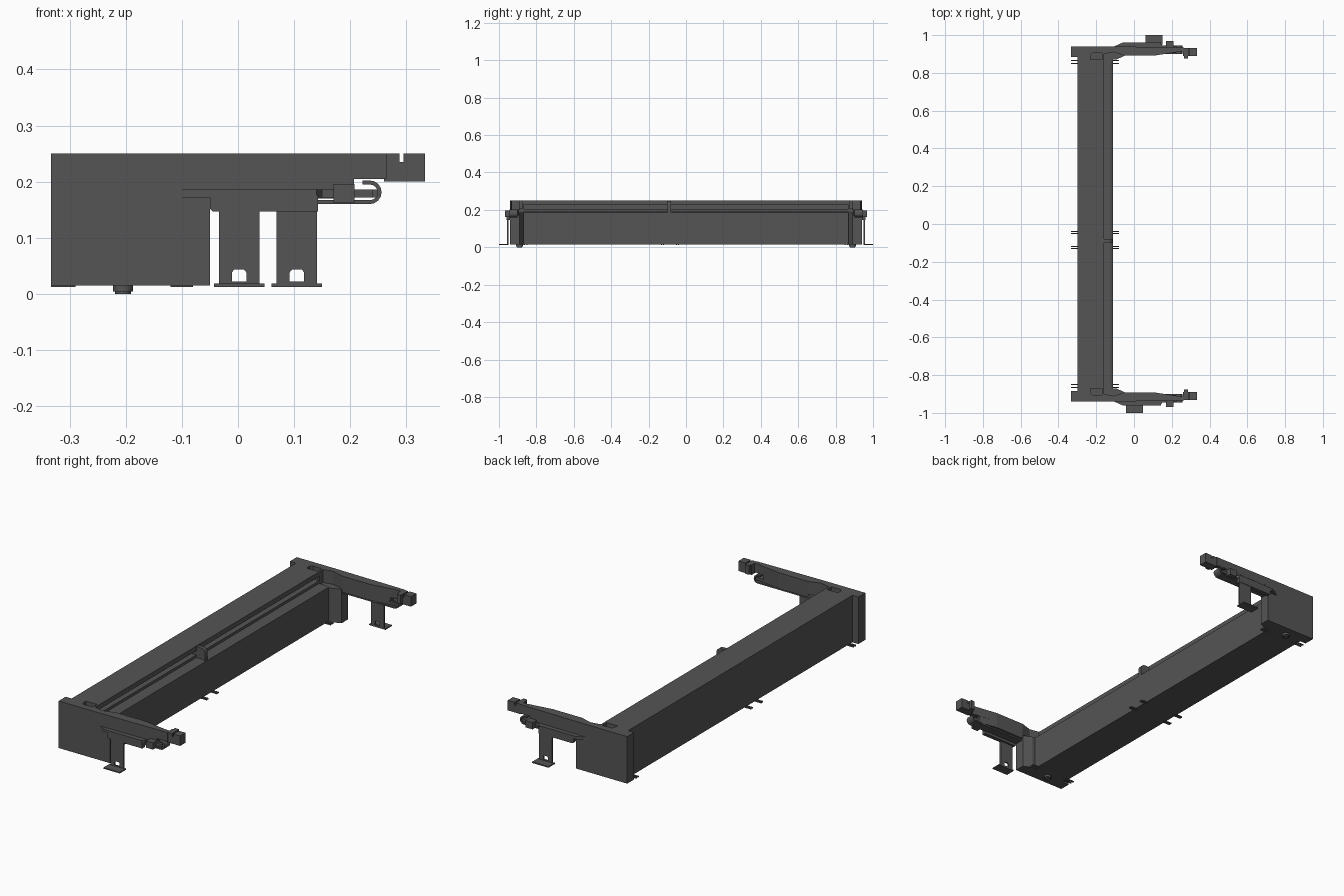
import bpy, bmesh, math

cube = bpy.data.objects.get("Cube")
if cube:
    bpy.data.objects.remove(cube)

mat = bpy.data.materials.new("dark grey")
mat.use_nodes = True
GREY = (0.09, 0.09, 0.09, 1)
mat.diffuse_color = GREY
bsdf = mat.node_tree.nodes["Principled BSDF"]
bsdf.inputs["Base Color"].default_value = GREY
bsdf.inputs["Roughness"].default_value = 0.7


def prism(name, points, lo, hi, axis="z", side=1):
    """Extrude an outline: x-y outline along z, or x-z outline along y; side mirrors y."""
    bm = bmesh.new()
    if axis == "z":
        verts = [bm.verts.new((a, b * side, lo)) for a, b in points]
        move = (0, 0, hi - lo)
    else:
        verts = [bm.verts.new((a, lo * side, b)) for a, b in points]
        move = (0, (hi - lo) * side, 0)
    base = bm.faces.new(verts)
    geom = bmesh.ops.extrude_face_region(bm, geom=[base])["geom"]
    bmesh.ops.translate(bm, vec=move, verts=[v for v in geom if isinstance(v, bmesh.types.BMVert)])
    bmesh.ops.recalc_face_normals(bm, faces=bm.faces)
    mesh = bpy.data.meshes.new(name)
    bm.to_mesh(mesh)
    bm.free()
    mesh.materials.append(mat)
    obj = bpy.data.objects.new(name, mesh)
    bpy.context.collection.objects.link(obj)
    return obj


def box(name, x, y, z, side=1):
    return prism(name, [(x[0], y[0]), (x[1], y[0]), (x[1], y[1]), (x[0], y[1])], *z, side=side)


def arc(cx, cz, r, start, end, steps=8):
    angles = [math.radians(start + (end - start) * i / steps) for i in range(steps + 1)]
    return [(cx + r * math.cos(a), cz + r * math.sin(a)) for a in angles]


# Long slotted housing
housing = [(-.30, .015), (-.11, .015), (-.11, .185), (-.125, .192), (-.16, .192),
           (-.16, .205), (-.25, .205), (-.25, .226), (-.16, .226), (-.16, .25), (-.30, .25)]
prism("housing", housing, -.87, .87, "y")

# Key rib crossing the slot
prism("key_rib", [(-.25, .185), (-.112, .185), (-.112, .215)] + arc(-.137, .222, .025, 0, 90) + [(-.25, .247)],
      -.1, -.08, "y")

# Solder tabs on both long edges
for y in (-.865, -.85, -.13, -.12, -.05, -.04, .85, .865):
    for x in ((-.333, -.29), (-.12, -.08)):
        box("solder_tab", x, (y - .003, y + .003), (.012, .018))

for side, leg_x in ((-1, .002), (1, .105)):
    end = "front" if side < 0 else "back"

    # End block with a pocket in its upper half
    prism(end + "_end_block",
          [(-.333, .885), (-.30, .885), (-.30, .87), (-.11, .87), (-.095, .87),
           (-.05, .89), (-.05, .94), (-.333, .94)], .015, .185, side=side)
    prism(end + "_end_cap",
          [(-.333, .885), (-.30, .885), (-.30, .87), (-.23, .87), (-.23, .895), (-.22, .905),
           (-.17, .905), (-.17, .87), (-.16, .87), (-.16, .9), (-.11, .91), (-.11, .94),
           (-.333, .94)], .185, .25, side=side)

    # Locating peg
    for r, lo, hi in ((.018, .004, .02), (.014, 0, .006)):
        prism(end + "_peg", arc(-.205, .89, r, 0, 345, 23), lo, hi, side=side)

    # Latch arm, thinning toward its tip
    prism(end + "_arm",
          [(-.11, .91), (-.05, .892), (.11, .892), (.24, .912), (.265, .912), (.265, .935),
           (-.11, .94)], .205, .25, side=side)
    prism(end + "_arm_lower",
          [(-.11, .91), (-.05, .892), (.11, .892), (.207, .908), (.207, .935), (-.11, .94)],
          .17, .205, side=side)
    box(end + "_tip", (.26, .333), (.89, .932), (.2, .235), side)
    box(end + "_tip_inner_lug", (.26, .288), (.89, .932), (.235, .25), side)
    box(end + "_tip_outer_lug", (.295, .333), (.89, .932), (.235, .25), side)
    box(end + "_tip_bump", (.265, .286), (.875, .892), (.205, .25), side)

    # Outer flange along the arm
    prism(end + "_flange",
          [(-.11, .938), (-.06, .96), (.14, .96), (.15, .945), (.24, .943), (.24, .93), (-.11, .93)],
          .172, .186, side=side)
    prism(end + "_skirt", [(-.05, .152), (-.045, .147), (.143, .147), (.143, .176), (-.05, .176)],
          .94, .96, "y", side)
    box(end + "_lug", (.17, .208), (.93, .968), (.162, .196), side)

    # Metal spring strip ending in a hook
    hook = [(-.05, .16)] + arc(.235, .181, .021, -90, 90) + [(.222, .202), (.222, .195)]
    hook += arc(.235, .181, .014, 90, -90) + [(-.05, .167)]
    prism(end + "_spring", hook, .9, .945, "y", side)
    box(end + "_spring_bar", (.2, .249), (.905, .94), (.172, .186), side)

    # Bent sheet leg with a window above the foot
    y = (.95, .958)
    a, b = leg_x - .036, leg_x + .036
    leg = [(a, .015), (a, .16), (b, .16), (b, .015), (leg_x + .013, .015), (leg_x + .013, .038),
           (leg_x + .009, .043), (leg_x - .009, .043), (leg_x - .013, .038), (leg_x - .013, .015)]
    prism(end + "_leg", leg, *y, "y", side)
    box(end + "_leg_sill", (a, b), y, (.013, .022), side)
    box(end + "_foot", (leg_x - .045, leg_x + .045), (.95, 1.0), (.012, .018), side)
